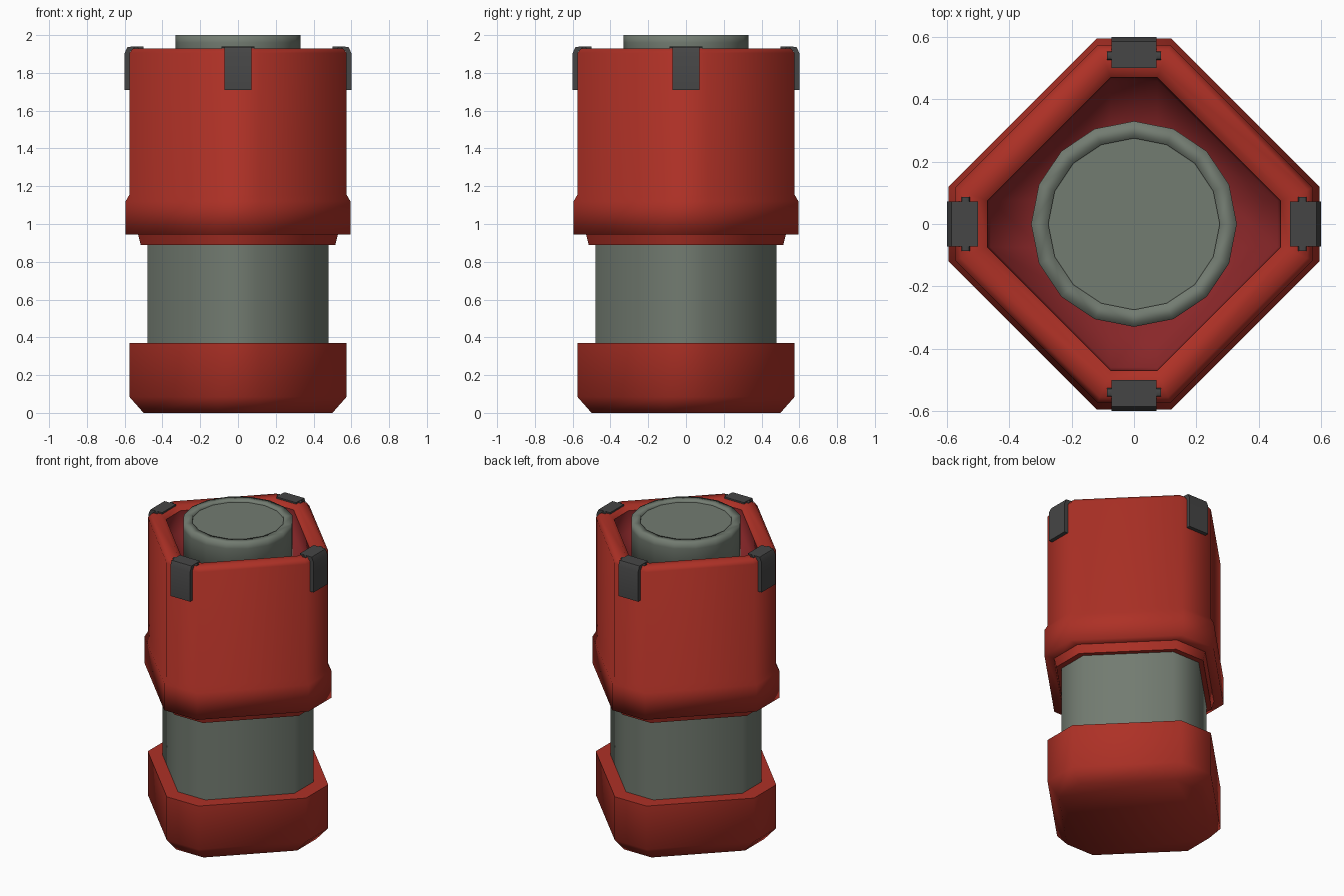
import bpy, bmesh, math

cube = bpy.data.objects.get("Cube")
if cube:
    bpy.data.objects.remove(cube, do_unlink=True)


def material(name, rgb):
    mat = bpy.data.materials.new(name)
    mat.use_nodes = True
    mat.diffuse_color = (*rgb, 1)
    mat.node_tree.nodes["Principled BSDF"].inputs["Base Color"].default_value = (*rgb, 1)
    return mat


RED = material("red casing", (0.42, 0.03, 0.019))
DARK_RED = material("dark red lining", (0.25, 0.02, 0.022))
GREY = material("green grey metal", (0.17, 0.2, 0.165))
BLACK = material("dark grey clips", (0.06, 0.06, 0.06))


def finish(bm, name, mat, angle):
    bmesh.ops.recalc_face_normals(bm, faces=bm.faces)
    mesh = bpy.data.meshes.new(name)
    bm.to_mesh(mesh)
    bm.free()
    mesh.materials.append(mat)
    mesh.shade_smooth()
    mesh.set_sharp_from_angle(angle=math.radians(angle))
    obj = bpy.data.objects.new(name, mesh)
    bpy.context.collection.objects.link(obj)
    return obj


def octagon(a, h):
    """Diamond with blunt corners: reach a, half corner width h."""
    return [(a, -h), (a, h), (h, a), (-h, a), (-a, h), (-a, -h), (-h, -a), (h, -a)]


def circle(r, n=16):
    return [(r * math.sin(i * math.tau / n), r * math.cos(i * math.tau / n)) for i in range(n)]


def loft(name, mat, sections, angle=50, bottom=False, top=False):
    """Skin a stack of (outline, height) sections."""
    bm = bmesh.new()
    rings = [[bm.verts.new((x, y, z)) for x, y in outline] for outline, z in sections]
    for low, high in zip(rings, rings[1:]):
        n = len(low)
        for i in range(n):
            j = (i + 1) % n
            bm.faces.new((low[i], low[j], high[j], high[i]))
    if bottom:
        bm.faces.new(rings[0][::-1])
    if top:
        bm.faces.new(rings[-1])
    return finish(bm, name, mat, angle)


# Base cup with chamfered foot
loft("base_cup", RED, [
    (octagon(0.50, 0.10), 0), (octagon(0.575, 0.115), 0.085),
    (octagon(0.575, 0.115), 0.37)], 60, True, True)

# Metal neck between the two casings
loft("neck", GREY, [(octagon(0.48, 0.10), 0.3), (octagon(0.48, 0.10), 0.95)], 50, True, True)

# Collar under the upper casing
loft("collar", RED, [(octagon(0.515, 0.105), 0.89), (octagon(0.53, 0.11), 0.95)], 50, True, True)

# Upper casing: flange, walls and rolled rim
loft("upper_casing", RED, [
    (octagon(0.50, 0.10), 0.945), (octagon(0.595, 0.12), 0.945),
    (octagon(0.595, 0.12), 1.12), (octagon(0.575, 0.115), 1.155),
    (octagon(0.575, 0.115), 1.905), (octagon(0.555, 0.11), 1.93),
    (octagon(0.50, 0.085), 1.93), (octagon(0.47, 0.075), 1.905)], 100)

# Sunken lining around the plunger
loft("lining", DARK_RED, [
    (octagon(0.47, 0.075), 1.905), (octagon(0.46, 0.075), 1.78),
    (octagon(0.30, 0.075), 1.72)], 100, False, True)

# Round plunger with a raised lip and a flat cap
loft("plunger", GREY, [
    (circle(0.33), 1.7), (circle(0.33), 1.96), (circle(0.33), 2.0),
    (circle(0.275), 2.0), (circle(0.275), 1.985)], 100, True)
loft("plunger_cap", GREY, [(circle(0.275), 1.97), (circle(0.275), 1.988)], 50, True, True)

# Hooked clip section (outward, height), drawn over the rim
CLIP = [(0.57, 1.71), (0.60, 1.71), (0.60, 1.905), (0.585, 1.938), (0.50, 1.94),
        (0.50, 1.915), (0.57, 1.915)]


def prism(name, mat, section, half, turn):
    bm = bmesh.new()
    face = bm.faces.new([bm.verts.new((u, -half, z)) for u, z in section])
    geom = bmesh.ops.extrude_face_region(bm, geom=[face])["geom"]
    bmesh.ops.translate(bm, vec=(0, 2 * half, 0),
                        verts=[v for v in geom if isinstance(v, bmesh.types.BMVert)])
    obj = finish(bm, name, mat, 40)
    obj.rotation_euler.z = turn
    return obj


# One clip with a cross pin on each blunt corner
for i, side in enumerate(("left", "back", "right", "front")):
    turn = i * math.pi / 2
    prism(side + "_clip", BLACK, CLIP, 0.072, turn)
    pin = [(0.54 + 0.016 * x, 1.925 + 0.014 * y) for x, y in circle(1, 8)]
    prism(side + "_clip_pin", BLACK, pin, 0.087, turn)
